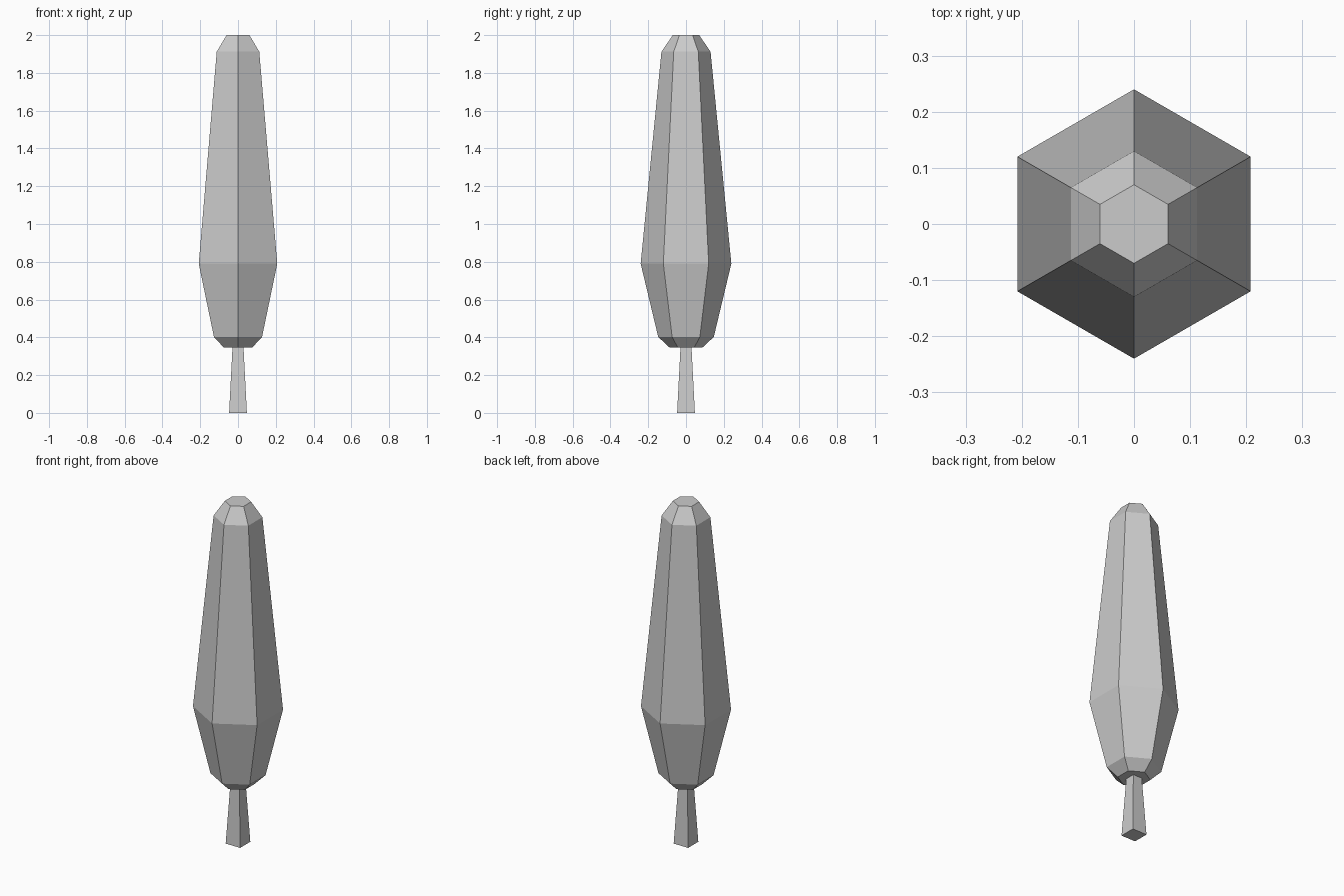
import bpy, bmesh
from math import cos, sin, pi

if "Cube" in bpy.data.objects:
    bpy.data.objects.remove(bpy.data.objects["Cube"])


def lathe(name, sides, start, rings):
    """Flat-faced solid through (radius, z) rings, capped at both ends."""
    bm = bmesh.new()
    loops = []
    for r, z in rings:
        angles = [start + 2 * pi * i / sides for i in range(sides)]
        loops.append([bm.verts.new((r * cos(a), r * sin(a), z)) for a in angles])
    for low, high in zip(loops, loops[1:]):
        for i in range(sides):
            j = (i + 1) % sides
            bm.faces.new((low[i], low[j], high[j], high[i]))
    bm.faces.new(loops[0][::-1])
    bm.faces.new(loops[-1])
    mesh = bpy.data.meshes.new(name)
    bm.to_mesh(mesh)
    bm.free()
    obj = bpy.data.objects.new(name, mesh)
    bpy.context.collection.objects.link(obj)
    return obj


# Six-sided foliage with corners pointing front and back
lathe("foliage", 6, pi / 2,
      [(0.088, 0.347), (0.147, 0.402), (0.24, 0.79), (0.13, 1.912), (0.07, 2.0)])

# Tapered square trunk, sides facing the axes
lathe("trunk", 4, pi / 4, [(0.047 * 2 ** 0.5, 0.0), (0.029 * 2 ** 0.5, 0.35)])
